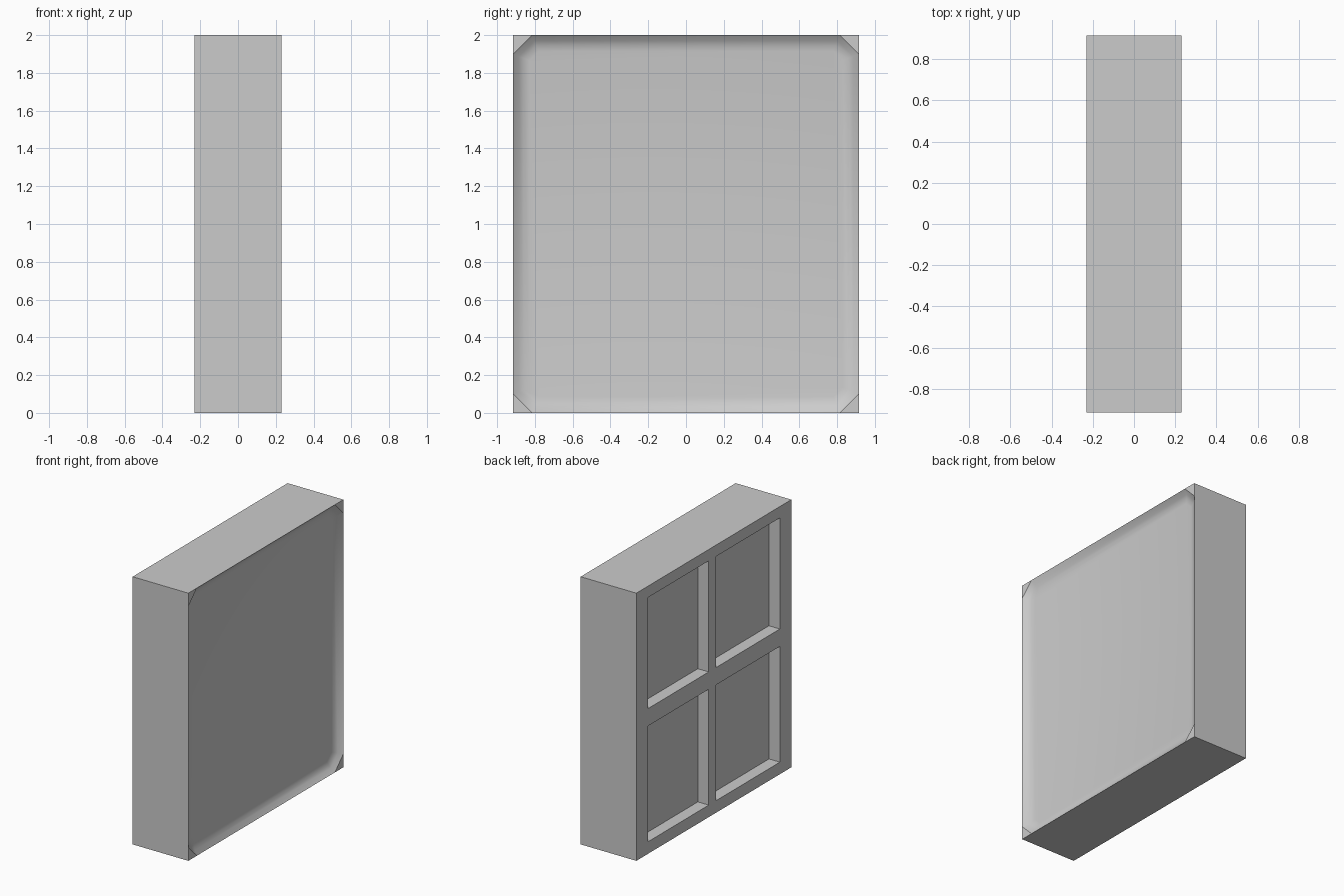
import bpy, bmesh

if "Cube" in bpy.data.objects:
    bpy.data.objects.remove(bpy.data.objects["Cube"])

X, Y, H = 0.23, 0.915, 2.0
CORNER = 0.10


def octagon(bm, x, inset):
    """Rectangle ring with clipped corners, lying at a given x."""
    a, lo, hi = Y - inset, inset, H - inset
    c = CORNER - inset * 0.586
    pts = [(-a + c, lo), (a - c, lo), (a, lo + c), (a, hi - c),
           (a - c, hi), (-a + c, hi), (-a, hi - c), (-a, lo + c)]
    return [bm.verts.new((x, y, z)) for y, z in pts]


# Body: slab with a shallow dished face on +x
bm = bmesh.new()
corners = [(-Y, 0), (Y, 0), (Y, H), (-Y, H)]
back = [bm.verts.new((-X, y, z)) for y, z in corners]
front = [bm.verts.new((X, y, z)) for y, z in corners]
rim = octagon(bm, X, 0)
bm.faces.new(back)
for i in range(4):
    j = (i + 1) % 4
    bm.faces.new((back[i], back[j], front[j], rim[2 * i + 1], rim[2 * i], front[i]))
    bm.faces.new((front[i], rim[2 * i], rim[2 * i - 1]))
prev = rim
for inset, depth in [(0.03, 0.025), (0.055, 0.037), (0.085, 0.042)]:
    ring = octagon(bm, X - depth, inset)
    for i in range(8):
        j = (i + 1) % 8
        bm.faces.new((prev[i], prev[j], ring[j], ring[i]))
    prev = ring
bm.faces.new(prev)
bmesh.ops.recalc_face_normals(bm, faces=bm.faces)
mesh = bpy.data.meshes.new("panel_body")
bm.to_mesh(mesh)
bm.free()
body = bpy.data.objects.new("panel_body", mesh)
bpy.context.collection.objects.link(body)

# Four rectangular recesses on the -x face
DEPTH = 0.09
bm = bmesh.new()
for y0, y1 in [(-0.78, -0.025), (0.06, 0.78)]:
    for z0, z1 in [(0.09, 0.955), (1.085, 1.915)]:
        box = bmesh.ops.create_cube(bm, size=1)["verts"]
        bmesh.ops.scale(bm, vec=(2 * DEPTH, y1 - y0, z1 - z0), verts=box)
        bmesh.ops.translate(bm, vec=(-X, (y0 + y1) / 2, (z0 + z1) / 2), verts=box)
mesh = bpy.data.meshes.new("recess_cutter")
bm.to_mesh(mesh)
bm.free()
cutter = bpy.data.objects.new("recess_cutter", mesh)
bpy.context.collection.objects.link(cutter)

bpy.context.view_layer.objects.active = body
body.select_set(True)
mod = body.modifiers.new("recesses", 'BOOLEAN')
mod.operation = 'DIFFERENCE'
mod.solver = 'EXACT'
mod.object = cutter
bpy.ops.object.modifier_apply(modifier=mod.name)
bpy.data.objects.remove(cutter)

# Smooth the dish, keep the slab edges sharp
bpy.ops.object.shade_smooth_by_angle(angle=0.5)
